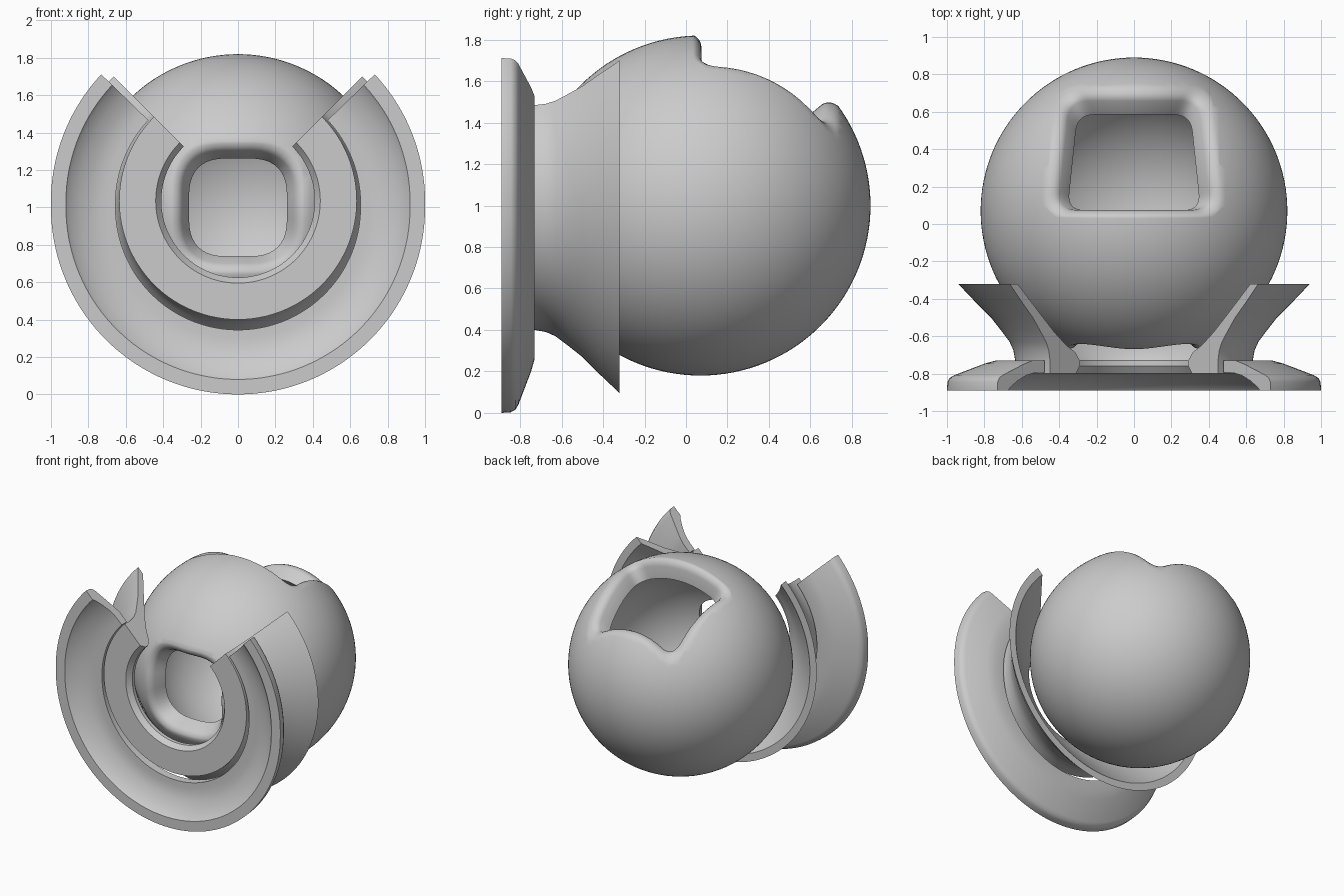
import bpy, bmesh, math
from mathutils import Vector, Matrix

default = bpy.data.objects.get("Cube")
if default:
    bpy.data.objects.remove(default, do_unlink=True)

grey = bpy.data.materials.new("mid grey")
grey.use_nodes = True
COLOUR = (0.6, 0.6, 0.6, 1)
grey.diffuse_color = COLOUR
grey.node_tree.nodes["Principled BSDF"].inputs["Base Color"].default_value = COLOUR

CENTRE = Vector((0, 0.07, 1.0))   # middle of the hollow ball
OUTER, INNER = 0.82, 0.67


def make_object(name, bm):
    # make every normal point out of the closed volume
    bmesh.ops.recalc_face_normals(bm, faces=bm.faces)
    if bm.calc_volume(signed=True) < 0:
        bmesh.ops.reverse_faces(bm, faces=bm.faces)
    mesh = bpy.data.meshes.new(name)
    bm.to_mesh(mesh)
    bm.free()
    mesh.materials.append(grey)
    obj = bpy.data.objects.new(name, mesh)
    bpy.context.collection.objects.link(obj)
    return obj


def activate(obj):
    bpy.ops.object.select_all(action='DESELECT')
    obj.select_set(True)
    bpy.context.view_layer.objects.active = obj


def smooth(obj, degrees):
    activate(obj)
    bpy.ops.object.shade_smooth_by_angle(angle=math.radians(degrees))


def open_ring(name, profile, z, end, spread, steps=108):
    """Sweep a (radius, y) section about the y axis, open at the top, stopping at
    the end angle above the horizontal. The radius grows by the spread at the ends."""
    bm = bmesh.new()
    rings = []
    for i in range(steps + 1):
        a = math.radians(180 - end + (180 + 2 * end) * i / steps)
        grow = 1 + spread * max(0, math.sin(a)) / math.sin(math.radians(end))
        c, s = grow * math.cos(a), grow * math.sin(a)
        rings.append([bm.verts.new((r * c, y, z + r * s)) for r, y in profile])
    n = len(profile)
    for a, b in zip(rings, rings[1:]):
        for j in range(n):
            k = (j + 1) % n
            bm.faces.new((a[j], a[k], b[k], b[j]))
    bm.faces.new(rings[0])
    bm.faces.new(rings[-1])
    smooth(make_object(name, bm), 32)


def sphere(name, radius, segments):
    """UV sphere about the ball's centre, poles to the sides."""
    bm = bmesh.new()
    turn = Matrix.Translation(CENTRE) @ Matrix.Rotation(math.pi / 2, 4, 'Y')
    bmesh.ops.create_uvsphere(bm, u_segments=segments, v_segments=segments // 2,
                              radius=radius, matrix=turn)
    return make_object(name, bm)


def rounded_outline(corners, cut, steps=10):
    """Polygon with rounded corners and subdivided sides."""
    pts = [Vector(c) for c in corners]
    out = []
    for i, p in enumerate(pts):
        prev, nxt = pts[i - 1], pts[(i + 1) % len(pts)]
        a = p + (prev - p).normalized() * cut
        b = p + (nxt - p).normalized() * cut
        for s in range(steps + 1):
            t = s / steps
            out.append(a * (1 - t) ** 2 + p * 2 * t * (1 - t) + b * t * t)
        end = nxt + (p - nxt).normalized() * cut
        out += [b.lerp(end, s / steps) for s in range(1, steps)]
    return out


def radial_cutter(name, outline, to_3d):
    """Plug whose walls run along the ball's radii and flare into a soft lip."""
    mid = sum(outline, Vector((0, 0))) / len(outline)
    levels = [(0.5, 1), (0.765, 1), (0.785, 1.015), (0.8, 1.04), (0.812, 1.075),
              (0.822, 1.12), (0.84, 1.2), (1.1, 1.2)]
    bm = bmesh.new()
    rings = []
    for radius, scale in levels:
        ring = []
        for p in outline:
            u, v = mid + (p - mid) * scale
            w = math.sqrt(OUTER ** 2 - u * u - v * v)
            ring.append(bm.verts.new(CENTRE + to_3d(u, v, w) * (radius / OUTER)))
        rings.append(ring)
    n = len(outline)
    for a, b in zip(rings, rings[1:]):
        for j in range(n):
            k = (j + 1) % n
            bm.faces.new((a[j], a[k], b[k], b[j]))
    # close both ends with fans
    w = math.sqrt(OUTER ** 2 - mid.x ** 2 - mid.y ** 2)
    for ring, radius in ((rings[0], 0.4), (rings[-1], 1.15)):
        tip = bm.verts.new(CENTRE + to_3d(mid.x, mid.y, w) * (radius / OUTER))
        for j in range(n):
            bm.faces.new((ring[j], ring[(j + 1) % n], tip))
    return make_object(name, bm)


# Hollow ball: cut the top window, the front port and the cavity from a solid
ball = sphere("hollow_ball", OUTER, 128)
top = rounded_outline([(-0.435, 0.005), (0.435, 0.005), (0.37, 0.63), (-0.37, 0.63)], 0.11)
front = rounded_outline([(-0.32, -0.32), (0.32, -0.32), (0.32, 0.32), (-0.32, 0.32)], 0.24)
cutters = [
    radial_cutter("top_window_cutter", top, lambda u, v, w: Vector((u, v, w))),
    radial_cutter("front_port_cutter", front, lambda u, v, w: Vector((u, -w, v))),
    sphere("cavity_cutter", INNER, 96),
]
activate(ball)
for cutter in cutters:
    cutter.hide_render = True
    mod = ball.modifiers.new("cut", 'BOOLEAN')
    mod.operation = 'DIFFERENCE'
    mod.solver = 'EXACT'
    mod.object = cutter
    bpy.ops.object.modifier_apply(modifier=mod.name)
for cutter in cutters:
    bpy.data.objects.remove(cutter, do_unlink=True)
smooth(ball, 40)

# Dished front plate
open_ring("front_plate", [
    (1.0, -0.89), (0.92, -0.89), (0.905, -0.873), (0.85, -0.838), (0.79, -0.81),
    (0.74, -0.798), (0.70, -0.795), (0.655, -0.795), (0.655, -0.73), (0.74, -0.73),
    (0.80, -0.747), (0.96, -0.808), (0.985, -0.823), (0.997, -0.845)], 1.0, 44.2, 0.02)

# Flared collar between plate and ball
open_ring("flared_collar", [
    (0.635, -0.80), (0.44, -0.80), (0.41, -0.76), (0.41, -0.73), (0.445, -0.685),
    (0.51, -0.65), (0.60, -0.58), (0.72, -0.47), (0.88, -0.32), (0.94, -0.32),
    (0.85, -0.415), (0.765, -0.50), (0.71, -0.57), (0.665, -0.63),
    (0.645, -0.675), (0.635, -0.73)], 1.035, 45, 0.0)
